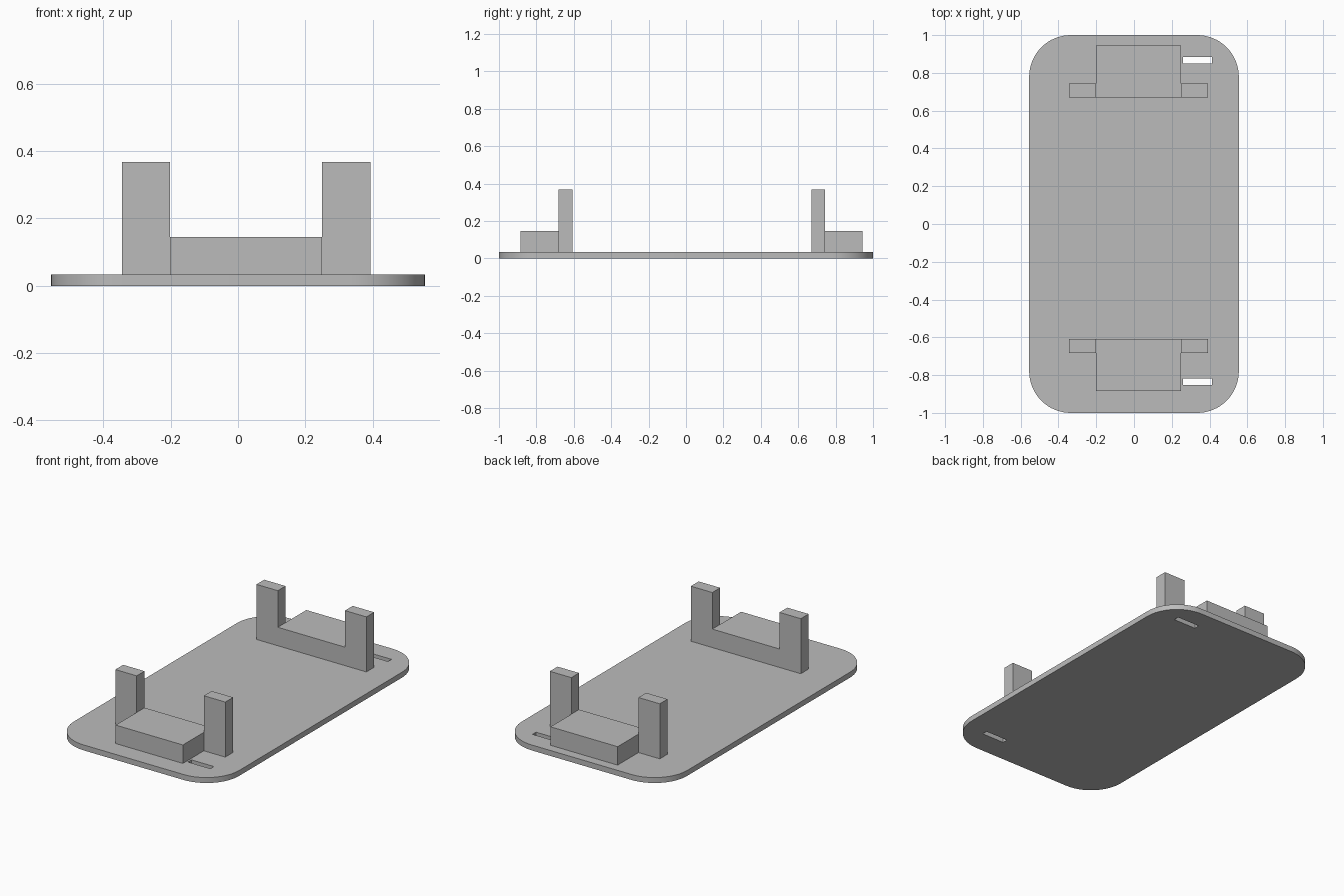
import bpy
import bmesh
from math import cos, sin, pi

cube = bpy.data.objects.get("Cube")
if cube:
    bpy.data.objects.remove(cube, do_unlink=True)

grey = bpy.data.materials.new("plain grey")
grey.use_nodes = True
colour = (0.5, 0.5, 0.5, 1)
grey.diffuse_color = colour
grey.node_tree.nodes["Principled BSDF"].inputs["Base Color"].default_value = colour

PLATE_TOP = 0.033


def make_object(name, bm):
    bmesh.ops.recalc_face_normals(bm, faces=bm.faces)
    mesh = bpy.data.meshes.new(name)
    bm.to_mesh(mesh)
    bm.free()
    mesh.materials.append(grey)
    obj = bpy.data.objects.new(name, mesh)
    bpy.context.collection.objects.link(obj)
    return obj


def extrude_up(bm, faces, height):
    """Raise faces by height and return the moved faces."""
    geom = bmesh.ops.extrude_face_region(bm, geom=faces, use_keep_orig=False)["geom"]
    verts = [g for g in geom if isinstance(g, bmesh.types.BMVert)]
    bmesh.ops.translate(bm, verts=verts, vec=(0, 0, height))
    return [g for g in geom if isinstance(g, bmesh.types.BMFace)]


# Rounded base plate
half_x, half_y, radius, steps = 0.555, 1.0, 0.22, 16
bm = bmesh.new()
outline = []
for i, (sx, sy) in enumerate([(1, 1), (-1, 1), (-1, -1), (1, -1)]):
    for k in range(steps + 1):
        a = (i + k / steps) * pi / 2
        outline.append(bm.verts.new((sx * (half_x - radius) + radius * cos(a),
                                     sy * (half_y - radius) + radius * sin(a), 0)))
bottom = bm.faces.new(outline)
side = bmesh.ops.extrude_face_region(bm, geom=[bottom], use_keep_orig=True)["geom"]
bmesh.ops.translate(bm, verts=[g for g in side if isinstance(g, bmesh.types.BMVert)],
                    vec=(0, 0, PLATE_TOP))
plate = make_object("base_plate", bm)

# Strap slots cut through the plate
bm = bmesh.new()
for y in (0.867, -0.836):
    box = bmesh.ops.create_cube(bm, size=1)["verts"]
    bmesh.ops.scale(bm, verts=box, vec=(0.152, 0.034, 0.2))
    bmesh.ops.translate(bm, verts=box, vec=(0.336, y, 0))
cutter = make_object("slot_cutter", bm)
cutter.hide_render = True
cutter.hide_viewport = True
cut = plate.modifiers.new("slots", "BOOLEAN")
cut.operation = "DIFFERENCE"
cut.solver = "EXACT"
cut.object = cutter

bpy.context.view_layer.objects.active = plate
plate.select_set(True)
bpy.ops.object.shade_smooth_by_angle(angle=pi / 6)
plate.select_set(False)


# Brackets: a low T-shaped block with a tall post on each arm
def bracket(name, inner, arm, outer):
    x0, x1, x2, x3 = -0.345, -0.202, 0.249, 0.393
    bm = bmesh.new()

    def v(x, y):
        return bm.verts.new((x, y, PLATE_TOP))

    a, b, c, d = [v(x, inner) for x in (x0, x1, x2, x3)]
    e, f, g, h = [v(x, arm) for x in (x0, x1, x2, x3)]
    left = bm.faces.new((a, b, f, e))
    right = bm.faces.new((c, d, h, g))
    middle = bm.faces.new((b, c, g, v(x2, outer), v(x1, outer), f))
    tops = extrude_up(bm, [left, middle, right], 0.112)
    posts = [t for t in tops if len(t.verts) == 4]
    extrude_up(bm, posts, 0.222)
    # Merge the seams of the flush inner wall
    bmesh.ops.dissolve_limit(bm, angle_limit=0.01, verts=bm.verts, edges=bm.edges)
    return make_object(name, bm)


bracket("rear_bracket", 0.67, 0.744, 0.944)
bracket("front_bracket", -0.608, -0.683, -0.884)
